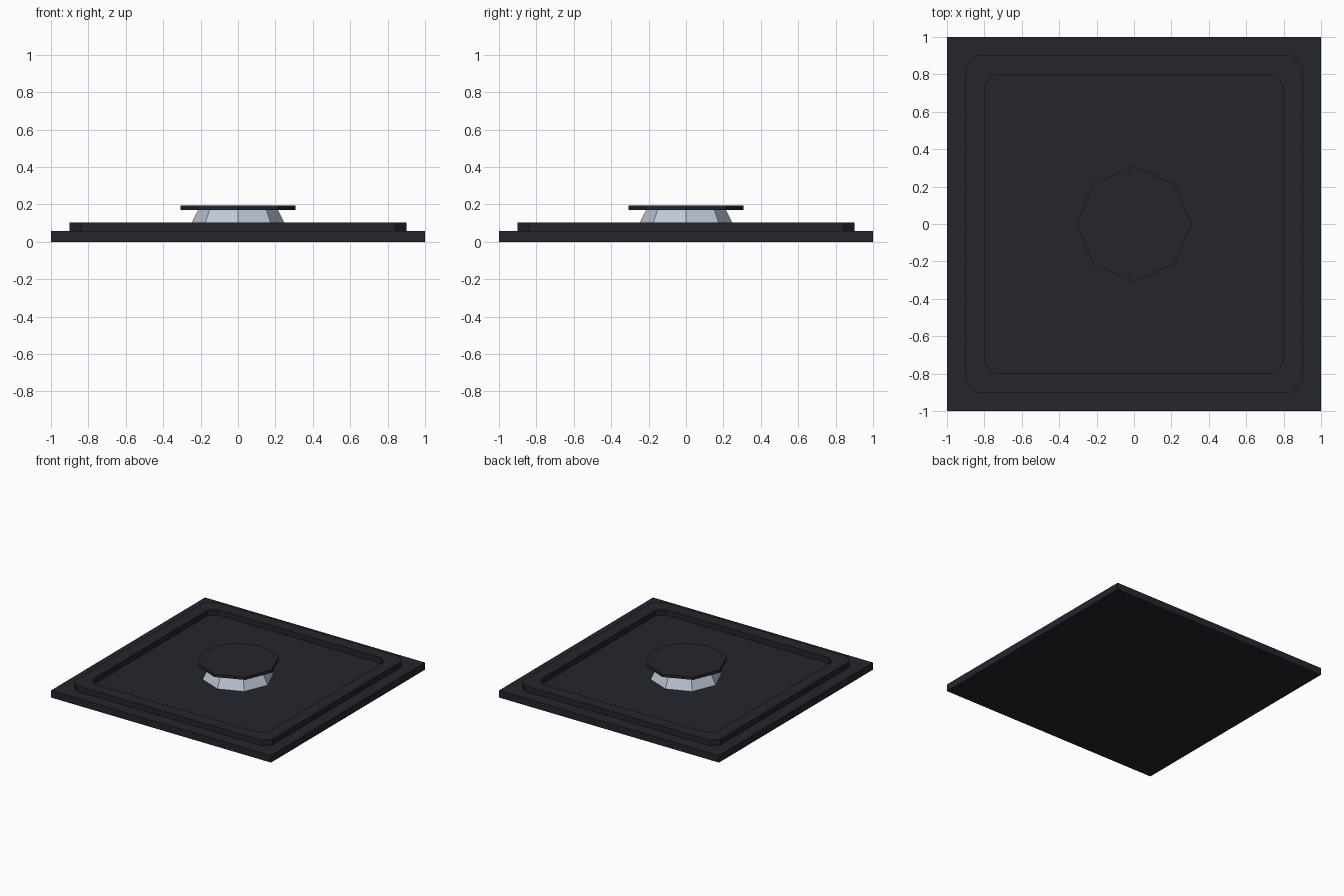
import bpy, bmesh, math

if "Cube" in bpy.data.objects:
    bpy.data.objects.remove(bpy.data.objects["Cube"])


def material(name, rgb):
    m = bpy.data.materials.new(name)
    m.diffuse_color = (*rgb, 1)
    m.use_nodes = True
    m.node_tree.nodes["Principled BSDF"].inputs["Base Color"].default_value = m.diffuse_color
    return m


dark = material("dark_charcoal", (0.018, 0.018, 0.027))
light = material("pale_blue_grey", (0.52, 0.59, 0.69))


def add_object(name, bm, mat):
    bmesh.ops.recalc_face_normals(bm, faces=bm.faces)
    mesh = bpy.data.meshes.new(name)
    bm.to_mesh(mesh)
    bm.free()
    mesh.materials.append(mat)
    obj = bpy.data.objects.new(name, mesh)
    bpy.context.collection.objects.link(obj)
    return obj


def loft(name, rings, mat, closed=False):
    """Skin rings of points; cap the ends, or join last ring to first."""
    bm = bmesh.new()
    loops = [[bm.verts.new(p) for p in ring] for ring in rings]
    pairs = list(zip(loops, loops[1:]))
    if closed:
        pairs.append((loops[-1], loops[0]))
    else:
        bm.faces.new(loops[0])
        bm.faces.new(loops[-1])
    for a, b in pairs:
        n = len(a)
        for i in range(n):
            j = (i + 1) % n
            bm.faces.new((a[i], a[j], b[j], b[i]))
    return add_object(name, bm, mat)


def octagon(r, z):
    return [(r * math.cos(i * math.pi / 4), r * math.sin(i * math.pi / 4), z)
            for i in range(8)]


def cut_square(h, c, z):
    """Square of half width h with corners cut off by c."""
    pts = []
    for sx, sy in ((1, 1), (-1, 1), (-1, -1), (1, -1)):
        pair = [(sx * h, sy * (h - c), z), (sx * (h - c), sy * h, z)]
        pts += pair if sx * sy > 0 else pair[::-1]
    return pts


# flat square base plate
loft("base_plate", [[(-1, -1, z), (1, -1, z), (1, 1, z), (-1, 1, z)]
                    for z in (0, 0.058)], dark)

# raised rim with cut corners, open in the middle
loft("raised_rim", [cut_square(0.9, 0.06, 0.058), cut_square(0.9, 0.06, 0.104),
                    cut_square(0.8, 0.055, 0.104), cut_square(0.8, 0.055, 0.058)],
     dark, closed=True)

# tapered pedestal and overhanging cap
loft("pedestal", [octagon(0.268, 0.058), octagon(0.214, 0.171)], light)
loft("pedestal_cap", [octagon(0.307, 0.171), octagon(0.307, 0.194)], dark)
